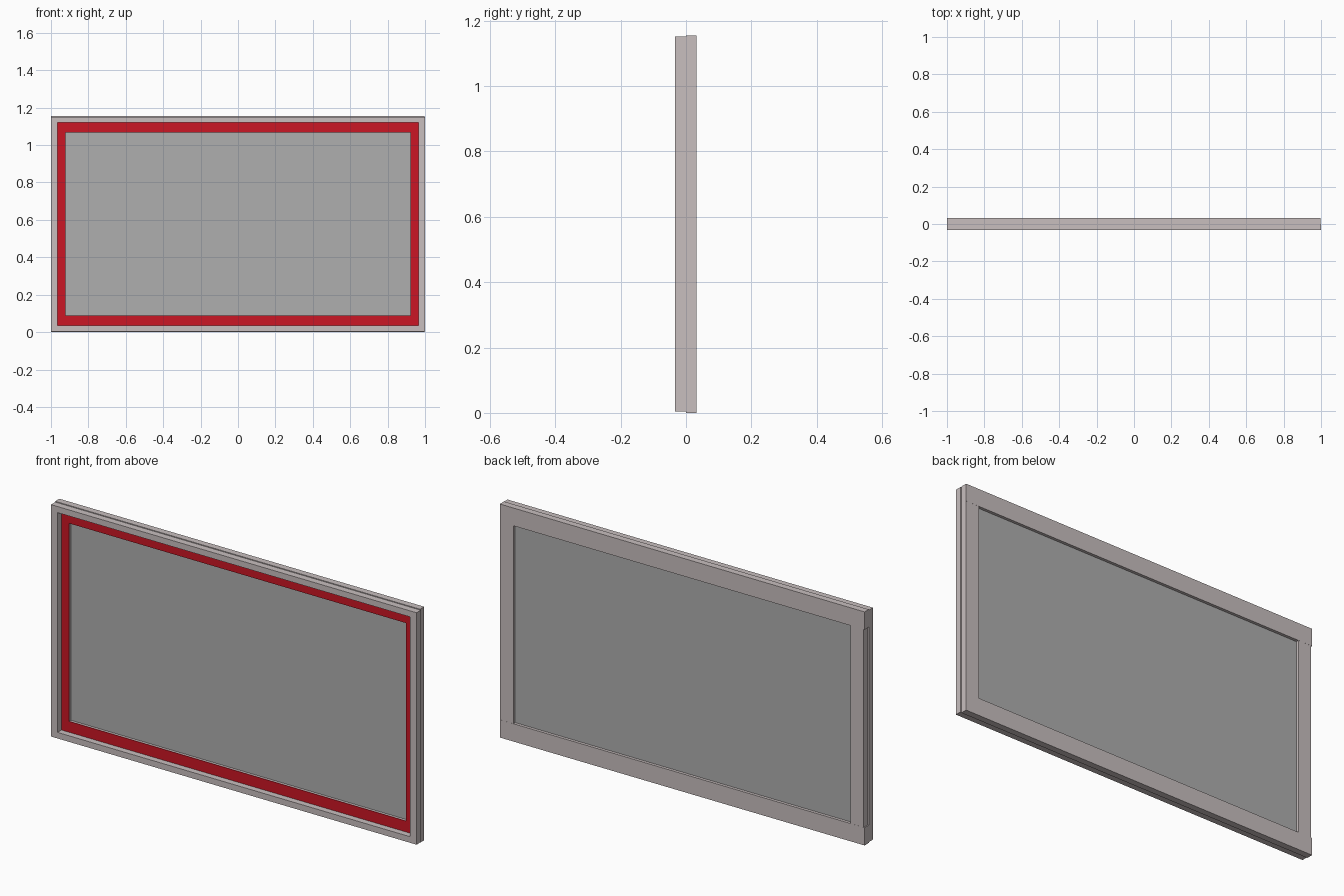
import bpy, bmesh

if "Cube" in bpy.data.objects:
    bpy.data.objects.remove(bpy.data.objects["Cube"])


def material(name, rgb):
    m = bpy.data.materials.new(name)
    m.diffuse_color = (*rgb, 1)
    m.use_nodes = True
    m.node_tree.nodes["Principled BSDF"].inputs["Base Color"].default_value = m.diffuse_color
    return m


FRAME = material("frame_grey", (0.58, 0.52, 0.52))
RED = material("red_trim", (0.60, 0.008, 0.018))
PANEL = material("panel_grey", (0.43, 0.43, 0.43))


def box(name, x, y, z, mat):
    """Box from (min, max) ranges."""
    bm = bmesh.new()
    bmesh.ops.create_cube(bm, size=1)
    for v in bm.verts:
        v.co = [r[0] if c < 0 else r[1] for c, r in zip(v.co, (x, y, z))]
    me = bpy.data.meshes.new(name)
    bm.to_mesh(me)
    bm.free()
    me.materials.append(mat)
    ob = bpy.data.objects.new(name, me)
    bpy.context.collection.objects.link(ob)
    return ob


H = 1.155
LIP, FACE = 0.034, 0.088       # rail widths of front rim and back frame
OPEN_X = 0.922                 # half width of the opening
FRONT, MID, BACK = -0.033, 0.0, 0.0325

# Front rim: narrow rails and stiles
y = (FRONT, MID)
box("front_bottom_rail", (-1, 1), y, (0.004, LIP), FRAME)
box("front_top_rail", (-1, 1), y, (H - LIP, H - 0.004), FRAME)
box("front_left_stile", (-1, -0.965), y, (LIP, H - LIP), FRAME)
box("front_right_stile", (0.965, 1), y, (LIP, H - LIP), FRAME)

# Back frame: wide rails, stiles slightly inset at the ends
y = (MID, BACK)
box("back_bottom_rail", (-1, 0.996), y, (0, FACE), FRAME)
box("back_top_rail", (-1, 0.996), y, (H - FACE, H), FRAME)
y = (MID, BACK - 0.0005)
box("back_left_stile", (-0.994, -OPEN_X), y, (FACE, H - FACE), FRAME)
box("back_right_stile", (OPEN_X, 0.996), y, (FACE, H - FACE), FRAME)

# Red trim lying on the ledge inside the rim
y = (-0.002, MID)
box("red_bottom_trim", (-0.965, 0.965), y, (LIP, FACE), RED)
box("red_top_trim", (-0.965, 0.965), y, (H - FACE, H - LIP), RED)
for name, s in (("left", -1), ("right", 1)):
    x = sorted((s * OPEN_X, s * 0.965))
    box(f"red_{name}_trim", x, y, (FACE, H - FACE), RED)

# Centre panel set inside the opening
box("centre_panel", (-OPEN_X, OPEN_X), (0.012, 0.018), (FACE, H - FACE), PANEL)
